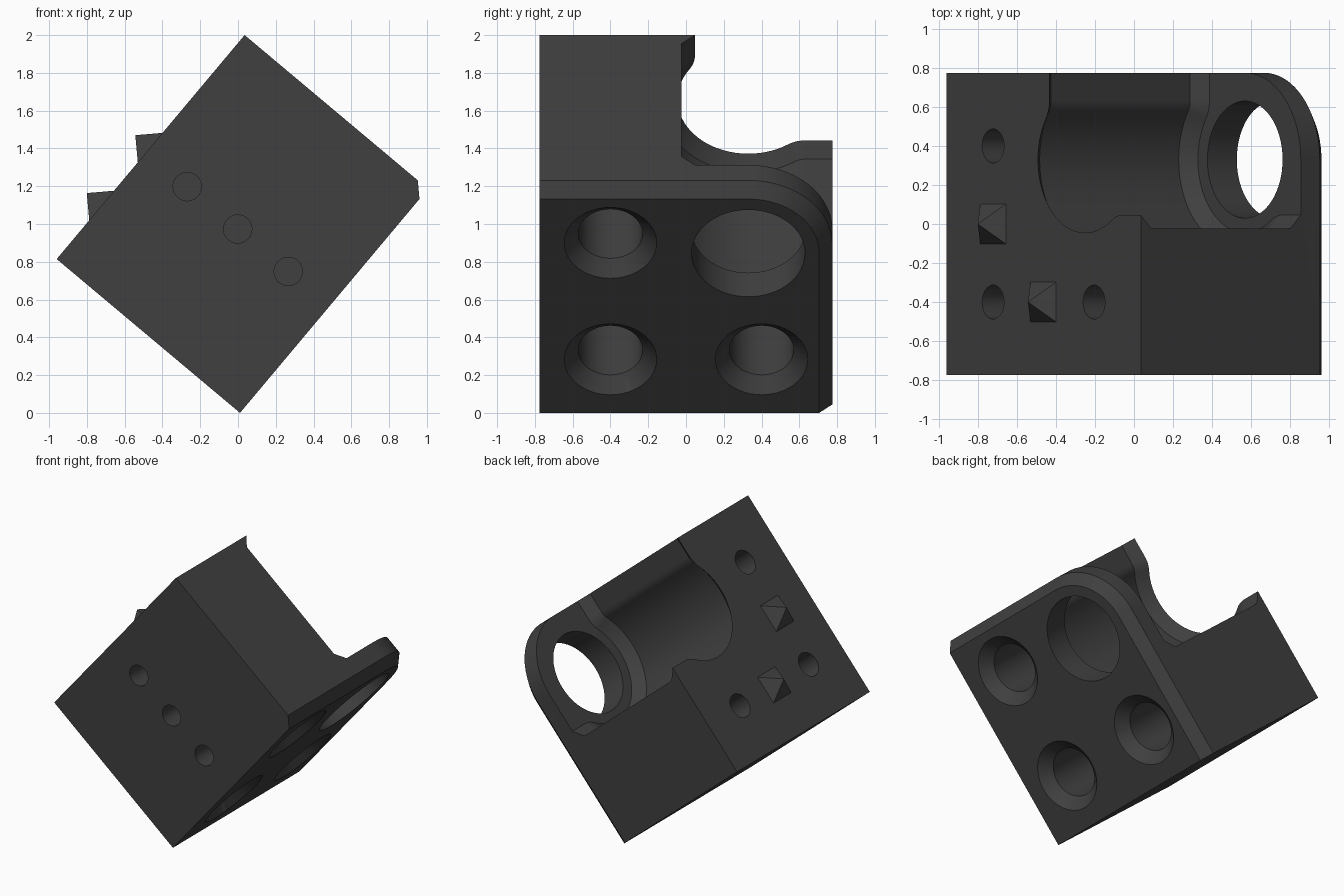
import bpy, bmesh, math
from math import cos, sin, pi
from mathutils import Vector

if "Cube" in bpy.data.objects:
    bpy.data.objects.remove(bpy.data.objects["Cube"])

# Tilted frame: u runs up the slope, y is depth, v runs from the peg face to the flange
TILT = math.radians(50)
ORIGIN = Vector((-0.96, 0, 0.8144))
U = Vector((cos(TILT), 0, sin(TILT)))
V = Vector((sin(TILT), 0, -cos(TILT)))
LEN, THICK, HALF, CH = 1.548, 1.267, 0.775, 0.07
CU, CY = 1.103, 0.33                # bearing axis

dark = bpy.data.materials.new("charcoal_plastic")
dark.diffuse_color = (0.05, 0.05, 0.05, 1)
dark.use_nodes = True
dark.node_tree.nodes["Principled BSDF"].inputs["Base Color"].default_value = dark.diffuse_color


def place(u, y, v):
    p = ORIGIN + U * u + V * v
    return Vector((p.x, y, p.z))


def loft(name, sections):
    """Solid through rings of (u, y, v) points with equal counts."""
    bm = bmesh.new()
    rings = [[bm.verts.new(place(*p)) for p in s] for s in sections]
    n = len(rings[0])
    for a, b in zip(rings, rings[1:]):
        for i in range(n):
            j = (i + 1) % n
            bm.faces.new((a[i], a[j], b[j], b[i]))
    bm.faces.new(rings[0])
    bm.faces.new(rings[-1])
    bmesh.ops.recalc_face_normals(bm, faces=bm.faces)
    me = bpy.data.meshes.new(name)
    bm.to_mesh(me)
    bm.free()
    ob = bpy.data.objects.new(name, me)
    bpy.context.collection.objects.link(ob)
    me.materials.append(dark)
    return ob


def ring_v(u, y, stations, n=48):
    """Round sections along v from (v, radius) stations."""
    return [[(u + r * cos(2 * pi * i / n), y + r * sin(2 * pi * i / n), v)
             for i in range(n)] for v, r in stations]


def body_outline(d, v, n=24):
    r = LEN - CU
    pts = [(0, -HALF, v), (LEN - d, -HALF, v)]
    for i in range(n + 1):
        t = pi / 2 * i / n
        pts.append((CU + (r - d) * cos(t), CY + (r - d) * sin(t), v))
    return pts + [(0, CY + r - d, v)]


def cavity_outline(v, d, n=16):
    """Bearing arc blended into two flat walls, offset outward by d."""
    h, rf, R = 0.283, 0.17, 0.375
    a = math.sqrt((R + rf) ** 2 - (h + rf) ** 2)
    half = [(0.8, -h - d)]
    t1 = math.atan2(h + rf, -a)
    for i in range(n + 1):
        t = pi / 2 + (t1 - pi / 2) * i / n
        half.append((a + (rf - d) * cos(t), -h - rf + (rf - d) * sin(t)))
    t0 = math.atan2(-h - rf, a)
    for i in range(1, n + 1):
        t = t0 + (-0.75 * pi - t0) * i / n
        half.append(((R + d) * cos(t), (R + d) * sin(t)))
    pts = half + [(q, p) for p, q in reversed(half[:-1])] + [(0.8, 0.8)]
    return [(CU + p, CY + q, v) for p, q in pts]


# Block with chamfered, rounded flange edge
body = loft("carriage_block", [body_outline(0, 0), body_outline(0, THICK - CH),
                               body_outline(CH, THICK)])

# Cutters: bearing cavity with bevelled ends, and flange opening
cutters = [
    loft("bearing_cavity_cutter", [cavity_outline(v, d) for v, d in
                                   ((-0.02, -0.02), (CH, CH), (1.0, CH), (1.07, 0))]),
    loft("flange_hole_cutter", ring_v(CU, CY, ((1.03, 0.3), (1.4, 0.3)), 64)),
]
# Countersunk screw holes, narrow at the peg face
for u, y in ((0.37, 0.4), (0.37, -0.4), (1.175, -0.4)):
    cutters.append(loft("screw_hole_cutter", ring_v(u, y, (
        (-0.1, 0.087), (0.65, 0.087), (0.65001, 0.17), (THICK - 0.075, 0.17),
        (THICK, 0.245), (THICK + 0.1, 0.245)))))
# Blind holes in the front face
for v in (0.283, 0.632, 0.981):
    cutters.append(loft("front_hole_cutter", [
        [(0.738 + 0.075 * cos(2 * pi * i / 40), y, v + 0.075 * sin(2 * pi * i / 40))
         for i in range(40)] for y in (-1, -0.35)]))

for c in cutters:
    m = body.modifiers.new(c.name, 'BOOLEAN')
    m.operation, m.solver, m.object = 'DIFFERENCE', 'EXACT', c
    c.hide_render = True
    c.hide_set(True)

# Apply the cuts, then smooth the curved walls
dg = bpy.context.evaluated_depsgraph_get()
mesh = bpy.data.meshes.new_from_object(body.evaluated_get(dg))
body.modifiers.clear()
body.data = mesh
for c in cutters:
    bpy.data.objects.remove(c)
bpy.ops.object.select_all(action='DESELECT')
body.select_set(True)
bpy.context.view_layer.objects.active = body
bpy.ops.object.shade_smooth_by_angle(angle=math.radians(25))

# Pyramid locating pegs
for u, y in ((0.37, 0.0), (0.77, -0.4)):
    loft("locating_peg", [[(u + s * a, y + s * b, v) for a, b in
                           ((-1, -1), (1, -1), (1, 1), (-1, 1))]
                          for v, s in ((0.0, 0.102), (-0.102, 0.0005))])
